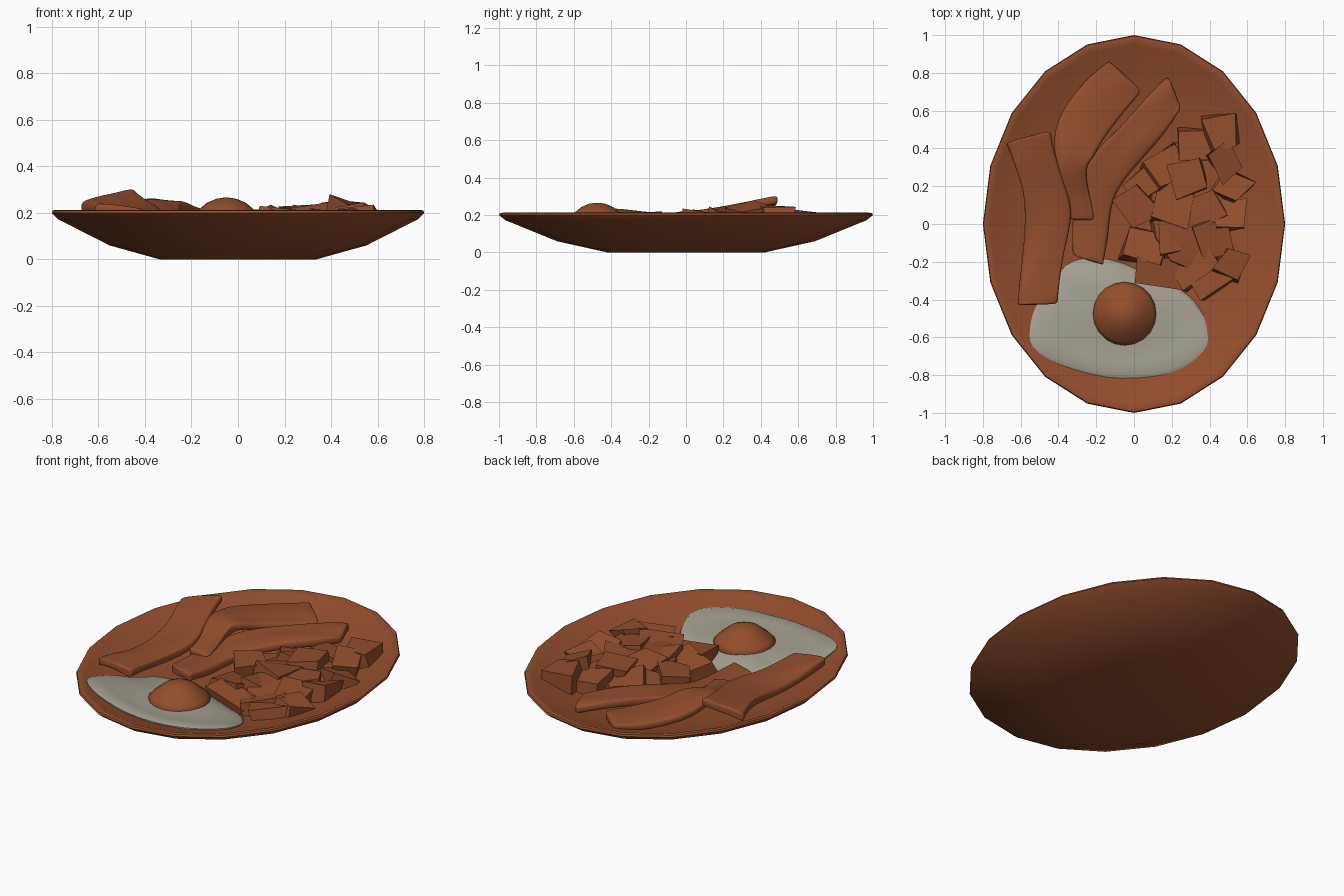
import bpy, bmesh, math, random
from mathutils import Vector, Euler

if "Cube" in bpy.data.objects:
    bpy.data.objects.remove(bpy.data.objects["Cube"])

random.seed(4)


def material(name, rgb):
    m = bpy.data.materials.new(name)
    m.diffuse_color = (*rgb, 1)
    m.use_nodes = True
    m.node_tree.nodes["Principled BSDF"].inputs["Base Color"].default_value = m.diffuse_color
    return m


BROWN = material("warm brown", (0.292, 0.076, 0.026))
WHITE = material("egg white grey", (0.365, 0.34, 0.275))


def finish(bm, name, mat, angle=30, subsurf=0):
    bmesh.ops.recalc_face_normals(bm, faces=bm.faces[:])
    me = bpy.data.meshes.new(name)
    bm.to_mesh(me)
    bm.free()
    ob = bpy.data.objects.new(name, me)
    bpy.context.collection.objects.link(ob)
    me.materials.append(mat)
    if subsurf:
        s = ob.modifiers.new("smooth", "SUBSURF")
        s.levels = s.render_levels = subsurf
    bpy.ops.object.select_all(action='DESELECT')
    ob.select_set(True)
    bpy.context.view_layer.objects.active = ob
    if angle >= 180:
        bpy.ops.object.shade_smooth()
    elif angle:
        bpy.ops.object.shade_smooth_by_angle(angle=math.radians(angle))
    return ob


def loft(rings, cap=True):
    """Skin a list of closed rings of points, capping both ends."""
    bm = bmesh.new()
    vs = [[bm.verts.new(p) for p in r] for r in rings]
    n = len(vs[0])
    for a, b in zip(vs, vs[1:]):
        for i in range(n):
            j = (i + 1) % n
            bm.faces.new((a[i], a[j], b[j], b[i]))
    if cap:
        bm.faces.new(vs[0])
        bm.faces.new(vs[-1])
    return bm


# oval plate: 20-sided profile, hollow on top
INNER = [(0.0, 0.09), (0.42, 0.09), (0.69, 0.13), (0.95, 0.203), (1.2, 0.27)]
profile = [(0.42, 0), (0.69, 0.06), (0.965, 0.172), (1, 0.2), (0.995, 0.21),
           (0.975, 0.213), (0.95, 0.203), (0.69, 0.13), (0.42, 0.09)]
rings = [[(0.8 * r * math.sin(k * math.pi / 10), r * math.cos(k * math.pi / 10), z)
          for k in range(20)] for r, z in profile]
finish(loft(rings), "plate", BROWN, 50)


def plate_z(x, y):
    r = math.hypot(x / 0.8, y)
    for (r0, z0), (r1, z1) in zip(INNER, INNER[1:]):
        if r <= r1:
            return z0 + (z1 - z0) * (r - r0) / (r1 - r0)
    return 0.27


# egg white: irregular outline draped over the plate
outline = [(-.55, -.55), (-.535, -.65), (-.40, -.74), (-.15, -.81), (.08, -.81), (.25, -.765),
           (.37, -.67), (.39, -.58), (.35, -.45), (.25, -.35), (.06, -.26), (-.1, -.195),
           (-.25, -.18), (-.36, -.22), (-.44, -.34), (-.52, -.44)]
CX, CY = -0.05, -0.475


def catmull(p, q, r, s, t):
    return 0.5 * (2 * q + (r - p) * t + (2 * p - 5 * q + 4 * r - s) * t * t
                  + (3 * q - p - 3 * r + s) * t ** 3)


pts = [Vector(p) for p in outline]
n = len(pts)
smooth = [catmull(pts[i - 1], pts[i], pts[(i + 1) % n], pts[(i + 2) % n], t / 3)
          for i in range(n) for t in range(3)]
rings = []
for f, lift, low in [(1, -0.005, 0), (1, 0.008, 0), (0.94, 0.022, 0), (0.75, 0.03, 0.142),
                     (0.5, 0.03, 0.162), (0.2, 0.03, 0.172)]:
    ring = []
    for p in smooth:
        x, y = CX + (p.x - CX) * f, CY + (p.y - CY) * f
        ring.append((x, y, max(low, plate_z(x, y) + lift)))
    rings.append(ring)
finish(loft(rings), "egg_white", WHITE, 60)

# egg yolk: low dome
rings = []
for r, z in [(0.16, 0.14), (0.168, 0.168), (0.15, 0.188), (0.12, 0.213),
             (0.085, 0.242), (0.045, 0.26), (0.012, 0.265)]:
    rings.append([(CX + r * math.cos(k * math.pi / 10), CY + r * math.sin(k * math.pi / 10), z)
                  for k in range(20)])
finish(loft(rings), "egg_yolk", BROWN, 60)


# bacon: thin wavy strips lofted between left and right edge points
def bacon(name, stations, thick=0.045, bulge=0.008):
    st = [(Vector(s[:3]), Vector(s[3:])) for s in stations]
    mix = lambda a, b, t: (a[0].lerp(b[0], t), a[1].lerp(b[1], t))
    st.insert(1, mix(st[0], st[1], 0.1))
    st.insert(-1, mix(st[-1], st[-2], 0.1))
    rings = []
    for l, r in st:
        top, bot = [], []
        for t in (0, 0.09, 0.35, 0.65, 0.91, 1):
            p = l.lerp(r, t)
            p += Vector((random.uniform(-0.01, 0.01), random.uniform(-0.006, 0.006), 0))
            arch = bulge * math.sin(math.pi * t) + random.uniform(-0.008, 0.008)
            top.append(p + Vector((0, 0, arch + thick / 2)))
            low = p + Vector((0, 0, arch - thick / 2))
            low.z = max(low.z, plate_z(low.x, low.y) - 0.01)
            bot.append(low)
        rings.append(top + bot[::-1])
    finish(loft(rings), name, BROWN, 180, 2)


bacon("bacon_left", [
    (-.68, .435, .222, -.45, .495, .282), (-.645, .32, .225, -.42, .37, .262),
    (-.59, .18, .205, -.37, .22, .225), (-.57, 0, .175, -.32, .06, .20),
    (-.59, -.18, .175, -.36, -.12, .185), (-.615, -.33, .205, -.39, -.28, .185),
    (-.62, -.43, .22, -.41, -.43, .19)])
bacon("bacon_middle", [
    (-.14, .865, .178, .05, .70, .165), (-.26, .77, .18, -.06, .58, .18),
    (-.38, .60, .195, -.18, .44, .205), (-.43, .47, .225, -.22, .34, .23),
    (-.42, .31, .245, -.25, .31, .225), (-.37, .17, .20, -.24, .20, .175),
    (-.34, .02, .165, -.21, .02, .155)])
bacon("bacon_right", [
    (.18, .785, .175, .25, .61, .17), (.07, .67, .185, .17, .49, .18),
    (-.08, .51, .195, .05, .36, .18), (-.24, .36, .185, -.06, .22, .16),
    (-.31, .18, .15, -.13, .10, .14), (-.34, 0, .14, -.14, -.08, .14),
    (-.33, -.17, .15, -.16, -.22, .15)])


# fried potato chunks: irregular cut blocks  (x, y, top, length, width, turn)
def potato(i, x, y, top, lx, ly, turn, tilt=13):
    bm = bmesh.new()
    bmesh.ops.create_cube(bm, size=1)
    h = 0.10
    rot = Euler((math.radians(random.uniform(-tilt, tilt)),
                 math.radians(random.uniform(-tilt, tilt)), math.radians(turn)))
    for v in bm.verts:
        p = Vector((v.co.x * lx, v.co.y * ly, v.co.z * h))
        p += Vector([random.uniform(-0.022, 0.022) for _ in range(3)])
        v.co = rot.to_matrix() @ p
    high = max(v.co.z for v in bm.verts)
    for v in bm.verts:
        v.co += Vector((x, y, top - high))
        v.co.z = max(v.co.z, plate_z(v.co.x, v.co.y) - 0.01)
    finish(bm, "potato_%02d" % i, BROWN, 0)


chunks = [(.465, .49, .255, .15, .18, 12), (.33, .41, .235, .19, .16, -10),
          (.48, .33, .28, .14, .15, 35), (.17, .30, .235, .22, .18, 30),
          (.01, .10, .22, .20, .17, -55), (.30, .24, .245, .18, .18, 15),
          (.51, .20, .245, .16, .14, -35), (.51, .05, .235, .16, .16, 5),
          (.38, .08, .225, .17, .17, 25), (.21, .08, .23, .19, .19, -15),
          (.06, .21, .215, .16, .15, 40), (.05, -.12, .205, .21, .18, -12),
          (.23, -.07, .22, .22, .18, 10), (.41, -.07, .22, .19, .17, 20),
          (.16, -.25, .19, .28, .13, -5), (.32, -.22, .21, .22, .16, 35),
          (.43, -.29, .205, .24, .14, 30), (.52, -.21, .22, .15, .14, -25)]
for i, c in enumerate(chunks, 1):
    potato(i, *c)

# rounded mound bedding the potatoes together
mound = [(0.27, 0.12), (0.25, 0.17), (0.16, 0.19), (0.04, 0.195)]
rings = [[(0.3 + 0.85 * r * math.cos(k * math.pi / 6), 0.1 + 1.35 * r * math.sin(k * math.pi / 6), z)
          for k in range(12)] for r, z in mound]
finish(loft(rings), "potato_mound", BROWN, 30)
